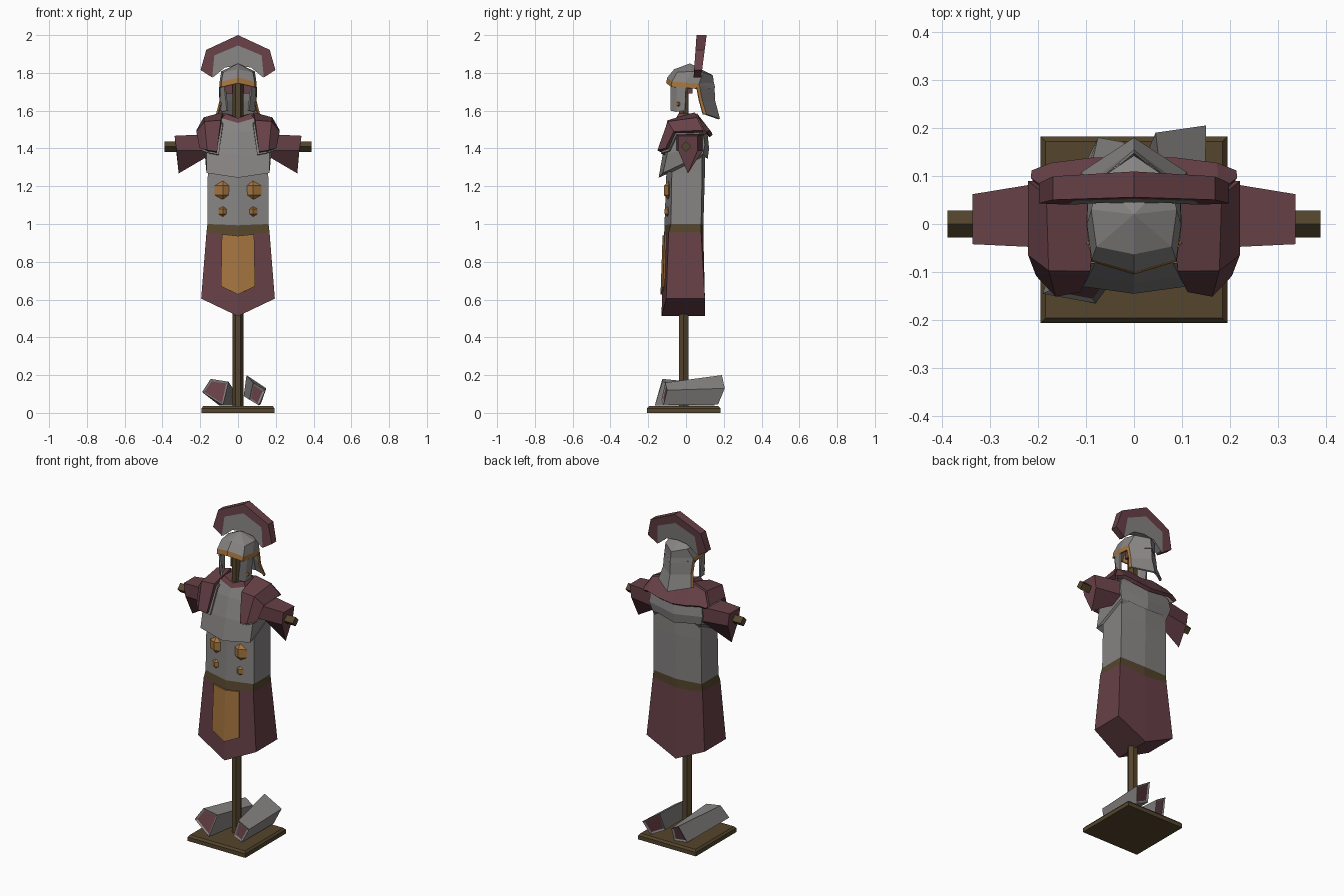
import bpy, bmesh, math

default_cube = bpy.data.objects.get("Cube")
if default_cube:
    bpy.data.objects.remove(default_cube)


def make_material(name, colour):
    material = bpy.data.materials.new(name)
    material.use_nodes = True
    material.diffuse_color = (*colour, 1)
    material.node_tree.nodes["Principled BSDF"].inputs["Base Color"].default_value = (*colour, 1)
    return material


STEEL, CLOTH, GOLD, WOOD = range(4)
materials = [
    make_material("grey steel", (.24, .23, .225)),
    make_material("maroon cloth", (.135, .052, .062)),
    make_material("dull gold", (.38, .18, .05)),
    make_material("brown wood", (.09, .06, .026)),
]


def finish(name, bm, mirror=False, thick=0):
    """Turn a bmesh into an object, optionally mirrored and thickened."""
    bmesh.ops.remove_doubles(bm, verts=bm.verts, dist=.0005)
    bmesh.ops.recalc_face_normals(bm, faces=bm.faces)
    mesh = bpy.data.meshes.new(name)
    bm.to_mesh(mesh)
    bm.free()
    for material in materials:
        mesh.materials.append(material)
    obj = bpy.data.objects.new(name, mesh)
    bpy.context.collection.objects.link(obj)
    if mirror:
        modifier = obj.modifiers.new("mirror", "MIRROR")
        modifier.merge_threshold = .001
    if thick:
        modifier = obj.modifiers.new("thickness", "SOLIDIFY")
        modifier.thickness = thick
        modifier.offset = 0
    return obj


def loft(name, rows, paint, closed=False, caps=False, mirror=True, thick=0):
    """Skin rows of points; paint(row, column) picks the colour."""
    bm = bmesh.new()
    grid = [[bm.verts.new(point) for point in row] for row in rows]
    count = len(rows[0])
    for r in range(len(rows) - 1):
        for c in range(count if closed else count - 1):
            d = (c + 1) % count
            face = bm.faces.new((grid[r][c], grid[r][d], grid[r + 1][d], grid[r + 1][c]))
            face.material_index = paint(r, c)
    if caps:
        bm.faces.new(grid[0]).material_index = paint(0, 0)
        bm.faces.new(grid[-1]).material_index = paint(len(rows) - 2, 0)
    return finish(name, bm, mirror, thick)


def all_of(colour):
    return lambda row, column: colour


def rod(name, sides, radius, length, location, rotation=(0, 0, 0)):
    bpy.ops.mesh.primitive_cylinder_add(vertices=sides, radius=radius, depth=length,
                                        location=location, rotation=rotation)
    obj = bpy.context.object
    obj.name = name
    obj.data.materials.append(materials[WOOD])
    return obj


def stud(name, radius, depth, location):
    """Four-pointed gold stud."""
    bpy.ops.mesh.primitive_uv_sphere_add(segments=4, ring_count=2, radius=1, location=location)
    obj = bpy.context.object
    obj.name = name
    obj.scale = (radius, depth, radius)
    obj.data.materials.append(materials[GOLD])


# Wooden stand
def square(half, z):
    return [(x * half, y * half - .012, z) for x, y in ((-1, -1), (1, -1), (1, 1), (-1, 1))]


loft("stand_base", [square(.194, 0), square(.194, .024), square(.184, .036)],
     all_of(WOOD), closed=True, caps=True, mirror=False)
rod("stand_post", 6, .029, 1.72, (0, -.013, .89), (0, 0, math.pi / 6))
rod("stand_crossbar", 4, .028, .776, (0, 0, 1.41), (0, math.pi / 2, 0))


# Tunic body: skirt, belt and waist; each ring goes from front centre to back centre
def ring(width, front, front_side, back_side, back, z_front, z_side, z_back):
    return [(0, front, z_front), (width, front_side, z_side),
            (width, back_side, z_side), (0, back, z_back)]


skirt_hem = ring(.195, -.13, -.105, .1, .1, .512, .605, .512)
belt_low = ring(.167, -.116, -.092, .08, .092, .937, .955, .937)
belt_high = ring(.162, -.114, -.08, .08, .092, .993, 1.0, .993)
waist_top = ring(.16, -.105, -.075, .085, .1, 1.25, 1.27, 1.27)
chest_inside = ring(.16, -.09, -.07, .085, .1, 1.4, 1.4, 1.4)
loft("tunic_body", [skirt_hem, belt_low, belt_high, waist_top, chest_inside],
     lambda row, column: (CLOTH, WOOD, STEEL, STEEL)[row], caps=True)


# Gold panel lying on the skirt front
def skirt_point(x, z):
    drop = (.937 - z) / .425
    return (x, -.12 - .015 * drop + .13 * x, z)


loft("skirt_panel", [[skirt_point(0, .937), skirt_point(.085, .946)],
                     [skirt_point(0, .627), skirt_point(.09, .67)]],
     all_of(GOLD), thick=.008)

# Studs on the waist
for side in (-1, 1):
    stud("waist_stud_large", .05, .028, (side * .08, -.092, 1.178))
    stud("waist_stud_small", .027, .02, (side * .08, -.096, 1.066))

# Breastplate with cloth collar on top
loft("breastplate", [
    ring(.14, -.1, -.08, .08, .09, 1.265, 1.3, 1.36),
    [(0, -.145, 1.245), (.167, -.122, 1.27), (.165, .09, 1.37), (0, .115, 1.345)],
    [(0, -.122, 1.375), (.168, -.1, 1.37), (.18, .1, 1.42), (0, .122, 1.4)],
    ring(.17, -.09, -.065, .09, .115, 1.49, 1.485, 1.47),
    ring(.085, -.066, -.05, .05, .08, 1.535, 1.56, 1.54),
    ring(.065, -.05, -.04, .045, .06, 1.56, 1.585, 1.57),
], lambda row, column: CLOTH if row == 4 else STEEL, caps=True)

# Cloth shoulder straps, with a steel rim below, and the back yoke
strap = [
    [(.112, -.13, 1.38), (.16, -.14, 1.388), (.195, -.1, 1.4)],
    [(.09, -.09, 1.54), (.172, -.09, 1.535), (.21, -.06, 1.485)],
    [(.08, .05, 1.58), (.175, .06, 1.555), (.21, .09, 1.49)],
]
loft("shoulder_strap", strap, all_of(CLOTH), thick=.024)
rim = [[(x - .01, y + .012, z - .014) for x, y, z in row] for row in strap]
loft("shoulder_strap_rim", rim, all_of(STEEL), thick=.012)
loft("back_yoke", [
    [(0, .06, 1.56)] + strap[2],
    [(0, .132, 1.465), (.09, .13, 1.475), (.17, .12, 1.49), (.208, .105, 1.48)],
], all_of(CLOTH), thick=.02)


# Pointed sleeves around the crossbar
def sleeve_ring(x, lean, top, middle, tip, front, back):
    return [(x, front, top), (x, back, top), (x - lean / 2, back, middle),
            (x - lean, (front + back) / 2, tip), (x - lean / 2, front, middle)]


loft("sleeve", [sleeve_ring(.165, 0, 1.475, 1.39, 1.355, -.05, .09),
                sleeve_ring(.336, .022, 1.467, 1.39, 1.268, -.042, .062)],
     all_of(CLOTH), closed=True, caps=True)

# Helmet dome with gold brow band
brow = [(0, -.1, 1.745), (.085, -.075, 1.725), (.094, 0, 1.72), (.092, .07, 1.715), (0, .15, 1.72)]
band = [(x * .99, y * .95, z + .028) for x, y, z in brow]
crown = [(0, -.06, 1.815), (.075, -.045, 1.8), (.085, .03, 1.805), (.07, .09, 1.8), (0, .138, 1.785)]
loft("helmet_dome", [brow, band, crown, [(0, .02, 1.845)] * len(crown)],
     lambda row, column: GOLD if row == 0 and column < 3 else STEEL, thick=.01)
loft("helmet_lining", [[(0, .02, 1.69), (.07, .02, 1.69)], [(0, .02, 1.78), (.07, .02, 1.78)]],
     all_of(CLOTH), thick=.03)

# Cheek guards with a small stud
loft("cheek_guard", [
    [(.07, -.078, 1.735), (.09, -.045, 1.73), (.094, 0, 1.72)],
    [(.055, -.078, 1.6), (.082, -.05, 1.594), (.09, -.005, 1.6)],
], all_of(STEEL), thick=.01)
for side in (-1, 1):
    stud("cheek_stud", .014, .014, (side * .089, -.04, 1.635))

# Flared neck guard with gold edge
loft("neck_guard", [
    [(.096, .055, 1.725), (.092, .07, 1.725), (0, .145, 1.735)],
    [(.094, .07, 1.65), (.09, .084, 1.65), (0, .15, 1.65)],
    [(.112, .09, 1.58), (.106, .105, 1.58), (0, .175, 1.556)],
], lambda row, column: (GOLD, STEEL)[column], thick=.01)


# Crest fan: steel inside, cloth border, leaning back and thicker at the top
def crest_side(points, start, slope):
    return [(x, start + slope * (z - 1.775), z) for x, z in points]


crest_inner = [(0, 1.838), (.07, 1.828), (.125, 1.782)]
crest_middle = [(0, 1.945), (.125, 1.893), (.137, 1.776)]
crest_outer = [(0, 2.0), (.168, 1.922), (.198, 1.815)]
fan = [crest_side(points, .04, .07) for points in (crest_inner, crest_middle, crest_outer)]
fan += [crest_side(points, .08, .13) for points in (crest_outer, crest_middle, crest_inner)]
loft("helmet_crest", fan + [fan[0]],
     lambda row, column: STEEL if row in (0, 4, 5) else CLOTH)
loft("crest_ends", [[fan[i][-1] for i in (0, 1, 2)], [fan[i][-1] for i in (5, 4, 3)]],
     all_of(CLOTH))


# Loose greaves on the base, with inset cloth ends
def greave(name, near, far):
    bm = bmesh.new()
    ends = [[bm.verts.new(point) for point in quad] for quad in (near, far)]
    caps = [bm.faces.new(end) for end in ends]
    for i in range(4):
        j = (i + 1) % 4
        bm.faces.new((ends[0][i], ends[0][j], ends[1][j], ends[1][i]))
    bmesh.ops.recalc_face_normals(bm, faces=bm.faces)
    bmesh.ops.inset_individual(bm, faces=caps, thickness=.014, depth=-.006)
    for cap in caps:
        cap.material_index = CLOTH
    finish(name, bm)


greave("right_greave",
       [(-.145, -.125, .18), (-.05, -.125, .165), (-.08, -.165, .04), (-.19, -.145, .11)],
       [(-.075, .18, .15), (-.02, .17, .12), (-.025, .15, .04), (-.1, .13, .04)])
greave("left_greave",
       [(.08, -.11, .16), (.145, -.1, .12), (.11, -.12, .04), (.06, -.13, .07)],
       [(.045, .19, .2), (.15, .205, .13), (.12, .17, .045), (.03, .155, .09)])
